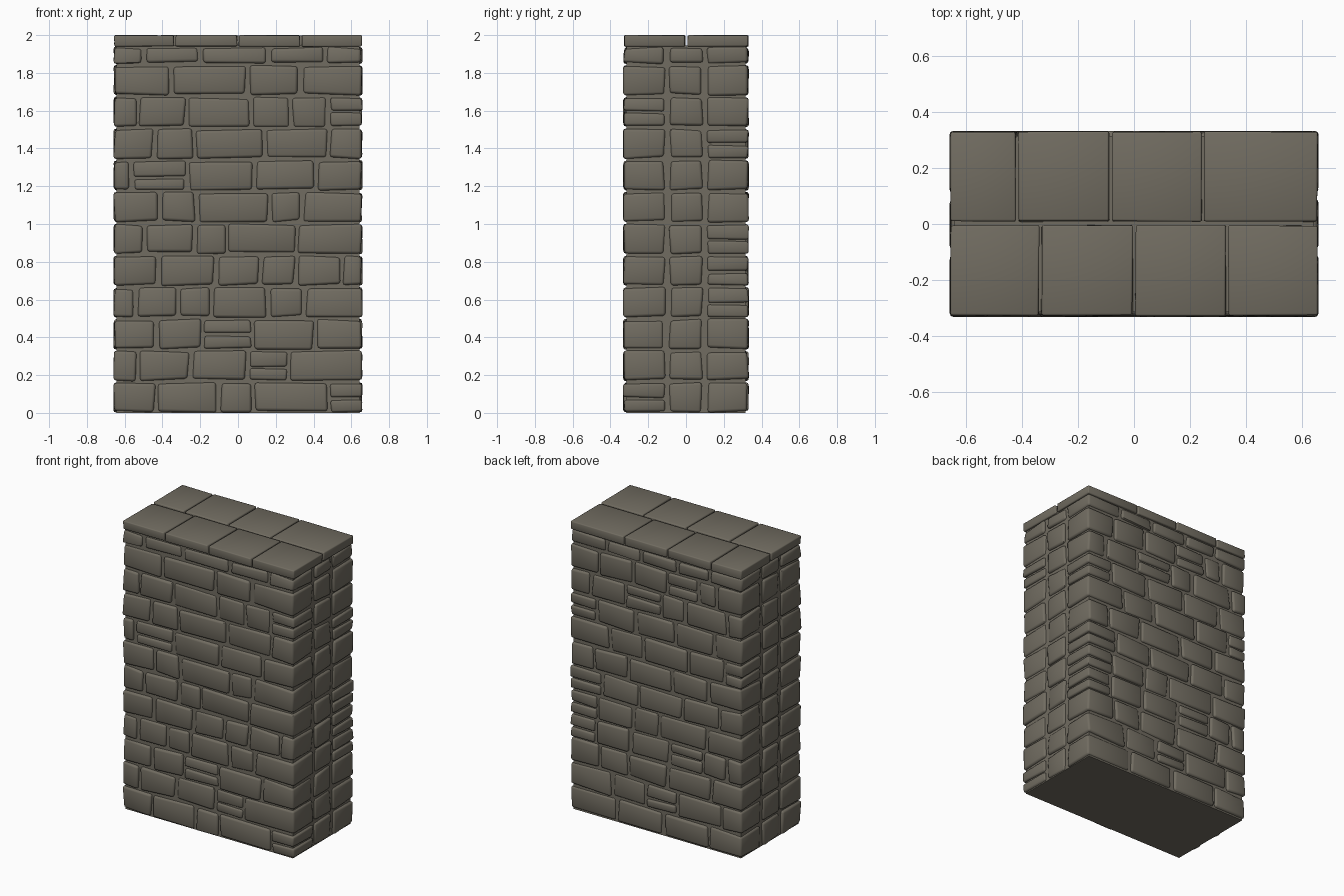
import bpy, bmesh, math, random
from mathutils import Vector

random.seed(7)
if "Cube" in bpy.data.objects:
    bpy.data.objects.remove(bpy.data.objects["Cube"], do_unlink=True)

# Overall half width and half depth, and the course spacing
W, D = 0.66, 0.333
PITCH, GAP = 0.168, 0.012

stone_mat = bpy.data.materials.new("grey_brown_stone")
stone_mat.use_nodes = True
colour = (0.165, 0.15, 0.119, 1)
stone_mat.diffuse_color = colour
shader = stone_mat.node_tree.nodes["Principled BSDF"]
shader.inputs["Base Color"].default_value = colour
shader.inputs["Roughness"].default_value = 0.9


def add_stone(bm, low, high, bevel=0.014, wobble=0.008):
    """Add one rough, rounded block between two corners."""
    part = bmesh.new()
    verts = bmesh.ops.create_cube(part, size=1)["verts"]
    low, high = Vector(low), Vector(high)
    for v in verts:
        v.co = [(high if c > 0 else low)[i] + random.uniform(-wobble, wobble)
                for i, c in enumerate(v.co)]
        v.co.x = max(-W, min(W, v.co.x))
        v.co.y = max(-D, min(D, v.co.y))
        v.co.z = max(0, min(2, v.co.z))
    bmesh.ops.bevel(part, geom=part.edges[:], offset=bevel, segments=2,
                    profile=0.5, affect='EDGES', clamp_overlap=True)
    temp = bpy.data.meshes.new("temp")
    part.to_mesh(temp)
    part.free()
    bm.from_mesh(temp)
    bpy.data.meshes.remove(temp)


def add_course_stone(bm, row, x0, x1, y0, y1, split=False):
    """Add a block in a course, or two thin blocks stacked."""
    z0 = 0.006 + row * PITCH
    z1 = z0 + (0.08 if row == 11 else 0.15)
    if split:
        mid = z0 + (z1 - z0) * random.uniform(0.4, 0.55)
        add_stone(bm, (x0, y0, z0), (x1, y1, mid - 0.006), 0.011, 0.005)
        add_stone(bm, (x0, y0, mid + 0.008), (x1, y1, z1), 0.011, 0.005)
    else:
        add_stone(bm, (x0, y0, z0), (x1, y1, z1))


def finish(name, bm):
    mesh = bpy.data.meshes.new(name)
    bm.to_mesh(mesh)
    bm.free()
    mesh.materials.append(stone_mat)
    obj = bpy.data.objects.new(name, mesh)
    bpy.context.collection.objects.link(obj)
    bpy.ops.object.select_all(action='DESELECT')
    obj.select_set(True)
    bpy.context.view_layer.objects.active = obj
    bpy.ops.object.shade_smooth_by_angle(angle=math.radians(50))


# Vertical joints of each course, bottom to top, in hundredths
front_joints = [
    (-43, -10, 8, 48), (-53, -25, 5, 27), (-43, -19, 8, 41),
    (-54, -32, -14, 16, 35), (-42, -12, 12, 31, 55), (-49, -23, -6, 31),
    (-41, -22, 17, 34), (-56, -27, 9, 41), (-44, -23, 14, 48),
    (-53, -27, 7, 28, 48), (-35, 5, 33), (-50, -20, 16, 46)]
back_joints = [
    (-40, -5, 30), (-50, -16, 8, 34), (-42, -8, 22, 44),
    (-54, -36, -10, 20, 46), (-38, -2, 18, 45), (-48, -20, 14, 42),
    (-40, -12, 22, 48), (-52, -24, 10, 36), (-44, -14, 16, 46),
    (-54, -22, -4, 24, 50), (-46, -32, -8, 18, 44), (-40, -16, 12, 38)]

# Stacked thin blocks: (course, block index) inside a face
front_splits = {(1, 3), (2, 2), (7, 1)}
back_splits = {(1, 2), (3, 2), (9, 3), (10, 2)}
# Stacked thin corner blocks, by (x side, y side)
corner_splits = {(1, -1): {0, 9}, (1, 1): {3, 4, 5, 8},
                 (-1, 1): {7}, (-1, -1): set()}

# Mortar core
core = bmesh.new()
bmesh.ops.create_cube(core, size=1)
for v in core.verts:
    v.co = (v.co.x * 2 * (W - 0.018), v.co.y * 2 * (D - 0.018),
            (v.co.z + 0.5) * 1.945)
finish("mortar_core", core)

# Front and back courses, with the corner blocks that wrap the sides
corners = bmesh.new()
for name, side, joints, splits in (
        ("front_stones", -1, front_joints, front_splits),
        ("back_stones", 1, back_joints, back_splits)):
    face = bmesh.new()
    y0, y1 = sorted((side * (D - 0.004), side * 0.2))
    c0, c1 = sorted((side * (D - 0.004), side * 0.115))
    for row, cuts in enumerate(joints):
        cuts = [c / 100 for c in cuts]
        for i, (a, b) in enumerate(zip(cuts, cuts[1:]), 1):
            add_course_stone(face, row, a + GAP, b - GAP, y0, y1,
                             (row, i) in splits)
        add_course_stone(corners, row, -W + 0.004, cuts[0] - GAP, c0, c1,
                         row in corner_splits[-1, side])
        add_course_stone(corners, row, cuts[-1] + GAP, W - 0.004, c0, c1,
                         row in corner_splits[1, side])
    finish(name, face)
finish("corner_stones", corners)

# Middle column of each side
for name, side in (("left_side_stones", 1), ("right_side_stones", -1)):
    column = bmesh.new()
    x0, x1 = sorted((side * 0.55, side * (W - 0.004)))
    for row in range(12):
        add_course_stone(column, row, x0, x1, -0.085, 0.085)
    finish(name, column)

# Two rows of flat cap slabs
cap = bmesh.new()
for y0, y1, cuts in ((-0.327, -0.005, (-W, -0.335, 0, 0.332, W)),
                     (0.009, 0.33, (-W, -0.417, -0.083, 0.246, W))):
    for a, b in zip(cuts, cuts[1:]):
        add_stone(cap, (a + 0.005, y0, 1.94), (b - 0.005, y1, 2),
                  0.007, 0.0025)
finish("cap_slabs", cap)
